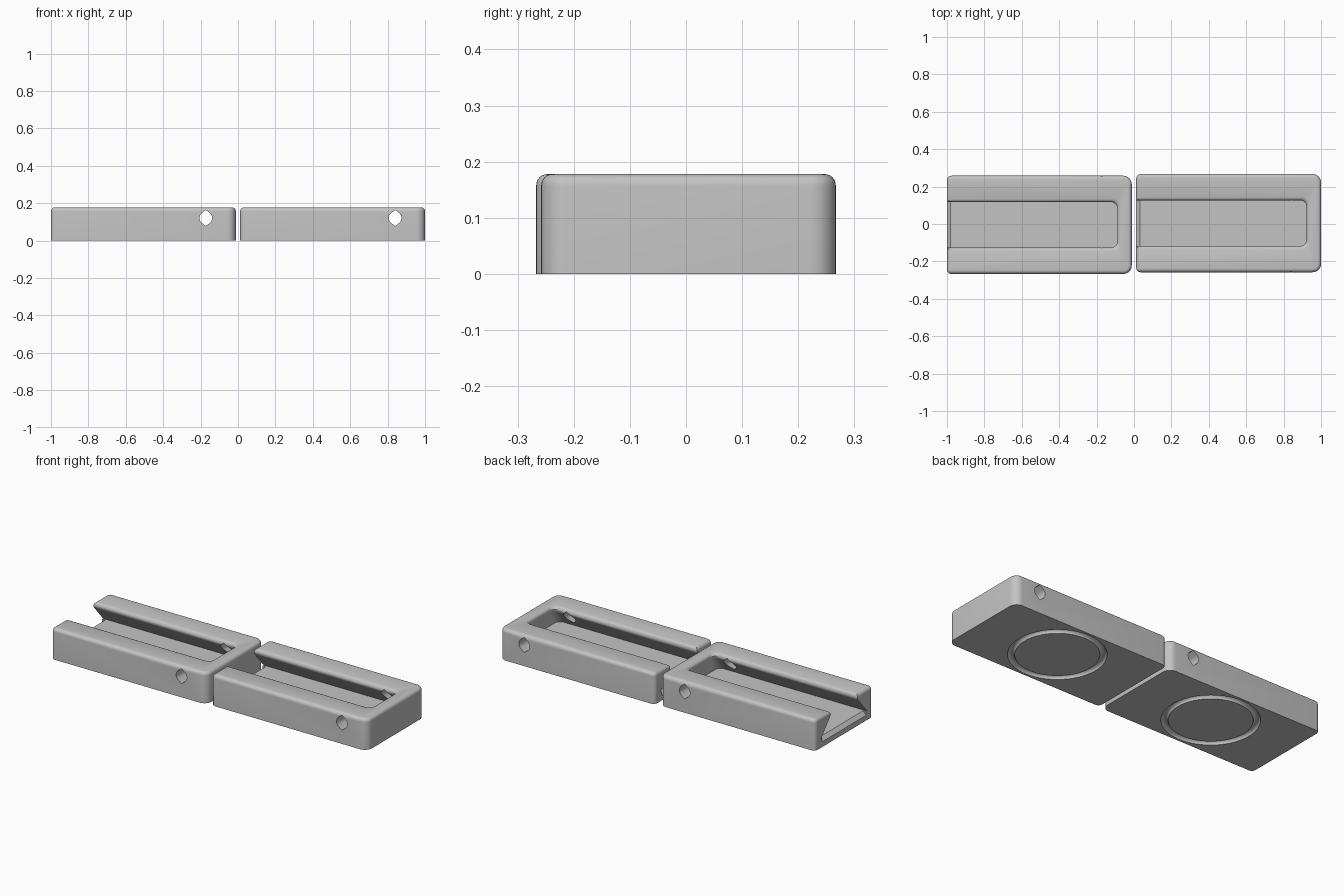
import bpy, bmesh, math

if "Cube" in bpy.data.objects:
    bpy.data.objects.remove(bpy.data.objects["Cube"])

H = 0.178          # block height
LENGTH = 0.988     # block length
HALF_W = 0.2625    # half the block width
FLOOR = 0.05       # channel floor height

grey = bpy.data.materials.new("plain grey")
grey.diffuse_color = (0.55, 0.55, 0.55, 1)
grey.use_nodes = True
grey.node_tree.nodes["Principled BSDF"].inputs["Base Color"].default_value = grey.diffuse_color


def loft(name, rings):
    """Closed solid through rings that share one point count."""
    bm = bmesh.new()
    loops = [[bm.verts.new(p) for p in ring] for ring in rings]
    n = len(loops[0])
    for a, b in zip(loops, loops[1:]):
        for i in range(n):
            j = (i + 1) % n
            bm.faces.new((a[i], a[j], b[j], b[i]))
    bm.faces.new(loops[0][::-1])
    bm.faces.new(loops[-1])
    bmesh.ops.recalc_face_normals(bm, faces=bm.faces)
    mesh = bpy.data.meshes.new(name)
    bm.to_mesh(mesh)
    bm.free()
    obj = bpy.data.objects.new(name, mesh)
    bpy.context.collection.objects.link(obj)
    return obj


def rounded_rect(x0, x1, yc, hw, r_left, r_right, z, steps=8):
    """Horizontal rounded rectangle with its own radius at each x end."""
    pts = []
    for x, sy, r, start, s in ((x1, -1, r_right, -90, -1), (x1, 1, r_right, 0, -1),
                               (x0, 1, r_left, 90, 1), (x0, -1, r_left, 180, 1)):
        cx, cy = x + s * r, yc + sy * (hw - r)
        for i in range(steps + 1):
            a = math.radians(start + 90 * i / steps)
            pts.append((cx + r * math.cos(a), cy + r * math.sin(a), z))
    return pts


def cut(obj, cutter):
    """Subtract the cutter and remove it."""
    cutter.hide_render = True
    mod = obj.modifiers.new("cut", 'BOOLEAN')
    mod.operation = 'DIFFERENCE'
    mod.solver = 'EXACT'
    mod.object = cutter
    bpy.context.view_layer.objects.active = obj
    bpy.ops.object.modifier_apply(modifier=mod.name)
    bpy.data.objects.remove(cutter)


def make_block(name, x0, yc):
    x1 = x0 + LENGTH

    # Body with rounded corners and a rounded top edge
    f = 0.02
    rings = [rounded_rect(x0, x1, yc, HALF_W, 0.024, 0.045, 0)]
    for i in range(7):
        a = math.radians(15 * i)
        d = f * (1 - math.cos(a))
        rings.append(rounded_rect(x0 + d, x1 - d, yc, HALF_W - d, 0.024 - d, 0.045 - d,
                                  H - f + f * math.sin(a)))
    body = loft(name, rings)

    # Dovetail channel, open at the left end, with a rounded rim
    section = ((FLOOR, 0.21, 0.03), (0.145, 0.127, 0.004), (0.153, 0.123, 0.001),
               (0.162, 0.122, 0), (0.170, 0.125, 0.003), (0.175, 0.130, 0.008),
               (H, 0.138, 0.016), (0.2, 0.138, 0.016))
    cut(body, loft("channel_cutter", [
        rounded_rect(x0 - 0.1, x1 - 0.077 + dx, yc, hw, 0.001, 0.035, z)
        for z, hw, dx in section]))

    # Bevel on the floor at the open end
    profile = ((x0 - 0.01, 0.02), (x0 + 0.021, 0.051), (x0 - 0.01, 0.06))
    cut(body, loft("lip_cutter", [[(x, yc + s * 0.2, z) for x, z in profile] for s in (-1, 1)]))

    # Cross hole with pointed top and bottom
    r, tip, hx, hz = 0.034, 0.043, x0 + 0.828, 0.121
    outline = []
    for side in (0, 180):
        for i in range(9):
            a = math.radians(side - 52 + 13 * i)
            outline.append((hx + r * math.cos(a), hz + r * math.sin(a)))
        outline.append((hx, hz + (tip if side == 0 else -tip)))
    cut(body, loft("hole_cutter", [[(x, y, z) for x, z in outline] for y in (-0.4, 0.4)]))

    # Round groove underneath
    bpy.ops.mesh.primitive_torus_add(location=((x0 + x1) / 2, yc, 0), major_segments=64,
                                     minor_segments=16, major_radius=0.232, minor_radius=0.018)
    cut(body, bpy.context.object)

    body.data.materials.clear()
    body.data.materials.append(grey)
    bpy.ops.object.select_all(action='DESELECT')
    body.select_set(True)
    bpy.context.view_layer.objects.active = body
    bpy.ops.object.shade_smooth_by_angle(angle=math.radians(30))


make_block("left_channel_block", -1.0, -0.0045)
make_block("right_channel_block", 0.012, 0.0045)
